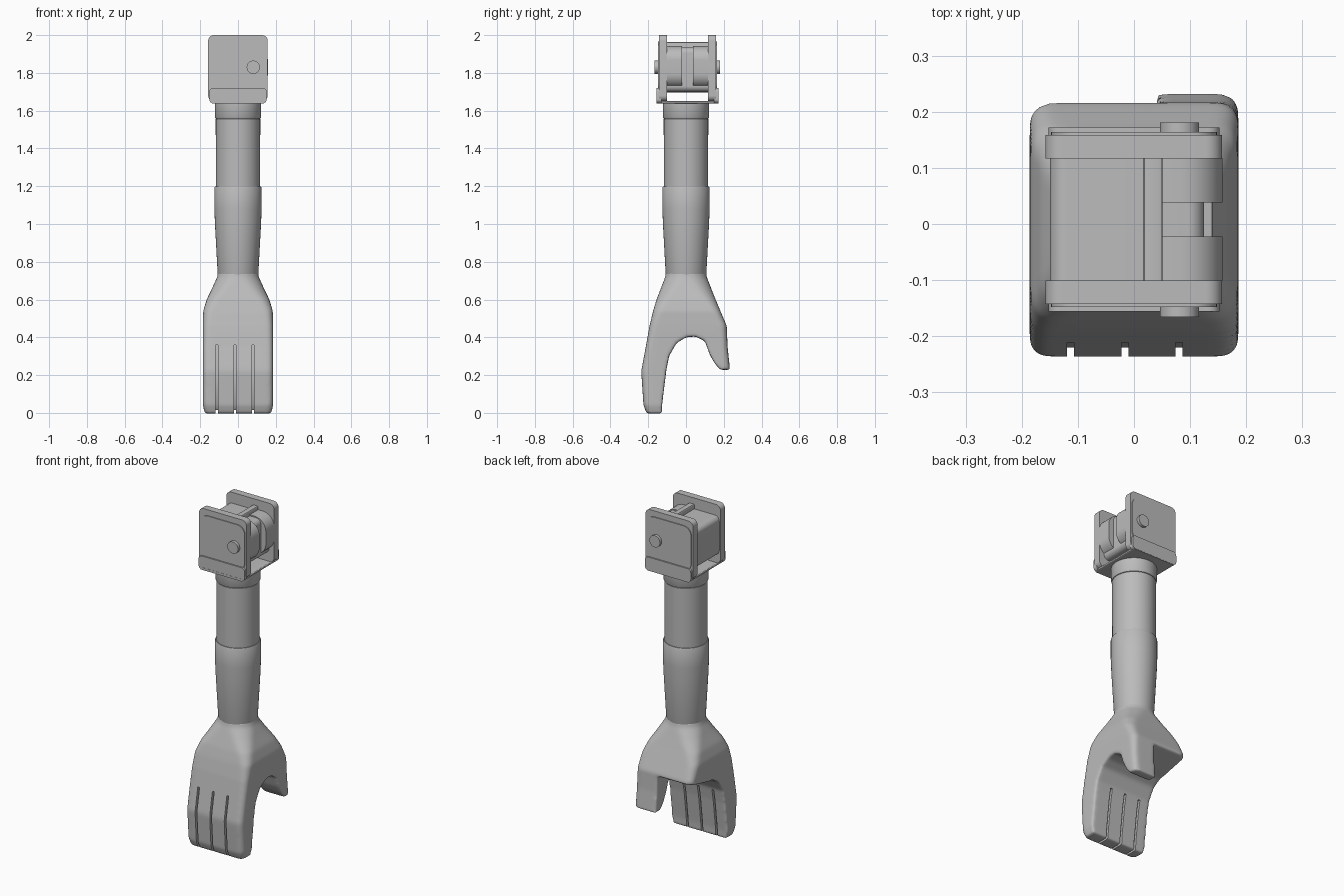
import bpy, bmesh, math

cube = bpy.data.objects.get("Cube")
if cube:
    bpy.data.objects.remove(cube)

grey = bpy.data.materials.new("plain grey")
grey.use_nodes = True
grey.diffuse_color = (0.5, 0.5, 0.5, 1)
grey.node_tree.nodes["Principled BSDF"].inputs["Base Color"].default_value = (0.5, 0.5, 0.5, 1)


def finish(mesh, angle=30):
    mesh.shade_smooth()
    mesh.set_sharp_from_angle(angle=math.radians(angle))
    if not mesh.materials:
        mesh.materials.append(grey)


def loft(name, rings, angle=30):
    """Closed skin through rings that have equal point counts."""
    bm = bmesh.new()
    loops = [[bm.verts.new(p) for p in ring] for ring in rings]
    n = len(loops[0])
    for a, b in zip(loops, loops[1:]):
        for i in range(n):
            j = (i + 1) % n
            bm.faces.new((a[i], a[j], b[j], b[i]))
    bm.faces.new(loops[0][::-1])
    bm.faces.new(loops[-1])
    bmesh.ops.recalc_face_normals(bm, faces=bm.faces)
    mesh = bpy.data.meshes.new(name)
    bm.to_mesh(mesh)
    bm.free()
    finish(mesh, angle)
    obj = bpy.data.objects.new(name, mesh)
    bpy.context.collection.objects.link(obj)
    return obj


def prism(name, pts, axis, lo, hi):
    """Extrude a (y,z) profile along x, or an (x,z) profile along y."""
    if axis == "x":
        return loft(name, [[(d, a, b) for a, b in pts] for d in (lo, hi)])
    return loft(name, [[(a, d, b) for a, b in pts] for d in (lo, hi)])


def rounded(a0, a1, b0, b1, r, steps=8):
    """Rounded rectangle outline."""
    pts = []
    for k, (ca, cb) in enumerate(((a1 - r, b1 - r), (a0 + r, b1 - r),
                                  (a0 + r, b0 + r), (a1 - r, b0 + r))):
        for i in range(steps + 1):
            t = math.pi / 2 * (k + i / steps)
            pts.append((ca + r * math.cos(t), cb + r * math.sin(t)))
    return pts


def lathe(name, profile, n=64):
    turn = [2 * math.pi * i / n for i in range(n)]
    return loft(name, [[(r * math.cos(t), r * math.sin(t), z) for t in turn]
                       for r, z in profile])


def cut(obj, cutter):
    m = obj.modifiers.new("cut", "BOOLEAN")
    m.operation = "DIFFERENCE"
    m.object = cutter
    cutter.hide_render = True


def apply_all(obj, cutters):
    dg = bpy.context.evaluated_depsgraph_get()
    mesh = bpy.data.meshes.new_from_object(obj.evaluated_get(dg))
    obj.modifiers.clear()
    obj.data = mesh
    finish(mesh, 45)
    for c in cutters:
        bpy.data.objects.remove(c)


# Hand: skin from the round wrist to a box-shaped mitt (z, half width, front, back, corner)
sections = [(0.75, 0.106, -0.106, 0.106, 0.105), (0.72, 0.11, -0.11, 0.11, 0.105),
            (0.66, 0.137, -0.133, 0.133, 0.085), (0.60, 0.166, -0.156, 0.157, 0.06),
            (0.54, 0.184, -0.174, 0.182, 0.045), (0.46, 0.186, -0.193, 0.216, 0.035),
            (0.35, 0.186, -0.213, 0.22, 0.03), (0.22, 0.186, -0.237, 0.234, 0.03),
            (0.04, 0.186, -0.225, 0.234, 0.03), (-0.004, 0.175, -0.208, 0.22, 0.025)]
hand = loft("hand", [[(x, y, z) for x, y in rounded(-w, w, y0, y1, r)]
                     for z, w, y0, y1, r in sections])

# Gap between the fingers and the thumb, and the open area beside the thumb
arch = prism("arch_cutter", [(-0.13, -0.1), (-0.127, 0.04), (-0.105, 0.22), (-0.09, 0.3),
                             (-0.05, 0.37), (0, 0.4), (0.05, 0.405), (0.1, 0.38),
                             (0.125, 0.31), (0.15, 0.265), (0.18, 0.228), (0.4, 0.225),
                             (0.4, -0.1)], "x", -0.5, 0.5)
side = prism("side_cutter", [(0, -0.05), (0, 0.4), (0.06, 0.41), (0.3, 0.465), (0.3, -0.05)],
             "x", -0.5, 0.04)
cut(hand, arch)
cut(hand, side)
remesh = hand.modifiers.new("fuse", "REMESH")
remesh.mode = "VOXEL"
remesh.voxel_size = 0.008
soften = hand.modifiers.new("soften", "SMOOTH")
soften.factor = 0.5
soften.iterations = 14
apply_all(hand, [arch, side])

# Grooves that separate the four fingers
groove = [(-0.3, 0.36), (-0.195, 0.36), (-0.22, 0.22), (-0.207, 0.045), (-0.185, 0.016),
          (-0.16, 0.016), (-0.14, 0.05), (-0.12, 0.22), (-0.107, 0.29), (0, 0.29),
          (0, -0.1), (-0.3, -0.1)]
grooves = [prism("groove_cutter", groove, "x", x - 0.006, x + 0.006)
           for x in (-0.113, -0.016, 0.08)]
for g in grooves:
    cut(hand, g)
apply_all(hand, grooves)

# Arm tubes
lathe("forearm", [(0.1, 0.70), (0.107, 0.725), (0.122, 1.0), (0.125, 1.08),
                  (0.125, 1.192), (0.122, 1.198), (0.112, 1.198)])
lathe("upper_arm", [(0.117, 1.15), (0.118, 1.555), (0.113, 1.56), (0.1, 1.56)])
lathe("collar", [(0.1, 1.558), (0.119, 1.558), (0.123, 1.565), (0.123, 1.64)])

# Bracket: base plate and two side plates with panel and foot
prism("bracket_base", rounded(-0.14, 0.14, 1.638, 1.652, 0.005, 3), "y", -0.157, 0.171)
for label, inner, sign in (("front", -0.101, -1), ("back", 0.117, 1)):
    def slab(part, outline, near, far):
        lo, hi = sorted((inner + sign * near, inner + sign * far))
        prism(label + part, outline, "y", lo, hi)
    slab("_plate", rounded(-0.158, 0.157, 1.65, 2.0, 0.03), 0, 0.042)
    slab("_panel", rounded(-0.148, 0.148, 1.70, 1.965, 0.05), 0.04, 0.047)
    slab("_foot", rounded(-0.152, 0.152, 1.64, 1.72, 0.02), 0.03, 0.055)

# Joint block with two knuckles, a ridge bar and the hinge pin
prism("joint_block", rounded(-0.15, 0.125, 1.70, 1.935, 0.03), "y", -0.102, 0.118)
for label, y0, y1 in (("front", -0.102, -0.022), ("back", 0.038, 0.118)):
    prism(label + "_knuckle", rounded(-0.02, 0.158, 1.72, 1.942, 0.075, 12), "y", y0, y1)
prism("ridge_bar", rounded(0.016, 0.051, 1.695, 1.963, 0.006, 3), "y", -0.102, 0.118)
prism("hinge_pin", rounded(0.046, 0.116, 1.795, 1.865, 0.0349, 8), "y", -0.166, 0.181)
